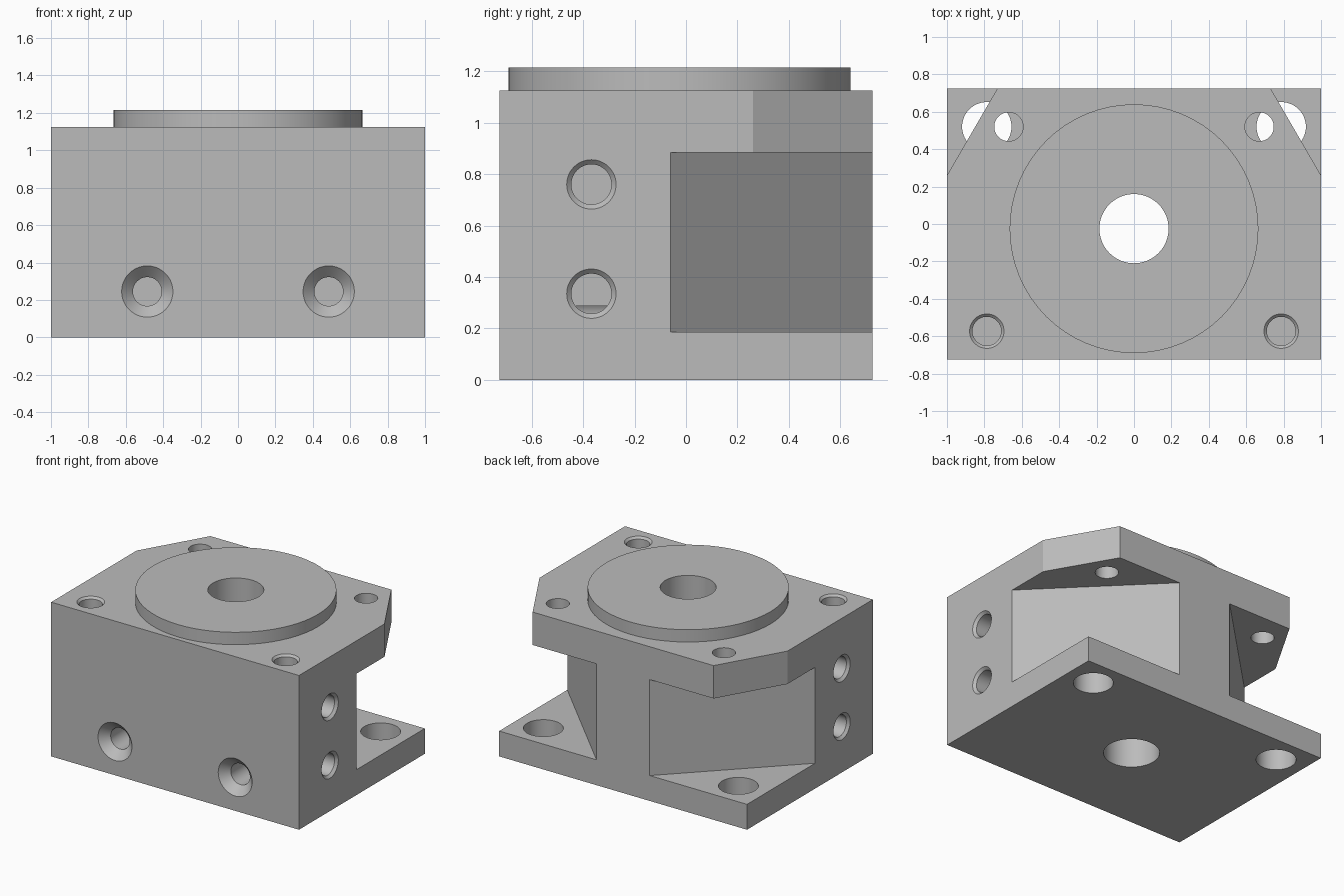
import bpy
import bmesh
import math
from mathutils import Vector

if "Cube" in bpy.data.objects:
    bpy.data.objects.remove(bpy.data.objects["Cube"], do_unlink=True)

SEGMENTS = 64
TOP = 1.125
BACK = 0.725

grey = bpy.data.materials.new("machined grey")
grey.use_nodes = True
colour = (0.5, 0.5, 0.5, 1)
grey.diffuse_color = colour
grey.node_tree.nodes["Principled BSDF"].inputs["Base Color"].default_value = colour


def finish(bm, name):
    bmesh.ops.recalc_face_normals(bm, faces=bm.faces)
    mesh = bpy.data.meshes.new(name)
    bm.to_mesh(mesh)
    bm.free()
    mesh.materials.append(grey)
    obj = bpy.data.objects.new(name, mesh)
    bpy.context.collection.objects.link(obj)
    return obj


def prism(name, outline, z0, z1):
    """Extrude a plan outline upwards."""
    bm = bmesh.new()
    face = bm.faces.new([bm.verts.new((x, y, z0)) for x, y in outline])
    extruded = bmesh.ops.extrude_face_region(bm, geom=[face])["geom"]
    verts = [v for v in extruded if isinstance(v, bmesh.types.BMVert)]
    bmesh.ops.translate(bm, verts=verts, vec=(0, 0, z1 - z0))
    return finish(bm, name)


def turned(name, start, axis, profile):
    """Solid of revolution from (distance, radius) steps along an axis."""
    start, axis = Vector(start), Vector(axis)
    spin = axis.to_track_quat('Z', 'Y')
    bm = bmesh.new()
    rings = []
    for dist, radius in profile:
        ring = []
        for i in range(SEGMENTS):
            a = math.tau * i / SEGMENTS
            local = Vector((radius * math.cos(a), radius * math.sin(a), dist))
            ring.append(bm.verts.new(start + spin @ local))
        rings.append(ring)
    for low, high in zip(rings, rings[1:]):
        for i in range(SEGMENTS):
            j = (i + 1) % SEGMENTS
            bm.faces.new((low[i], low[j], high[j], high[i]))
    bm.faces.new(rings[0])
    bm.faces.new(rings[-1])
    return finish(bm, name)


def combine(target, tool, operation='DIFFERENCE'):
    mod = target.modifiers.new(tool.name, 'BOOLEAN')
    mod.operation = operation
    mod.solver = 'EXACT'
    mod.object = tool
    bpy.context.view_layer.objects.active = target
    bpy.ops.object.modifier_apply(modifier=mod.name)
    bpy.data.objects.remove(tool, do_unlink=True)


def drill(start, axis, radius, depth, mouth):
    """Blind hole with a 45 degree countersink."""
    combine(block, turned("drill", start, axis, [
        (-0.05, mouth), (0, mouth), (mouth - radius, radius), (depth, radius)]))


# Main block with raised round boss
block = prism("mounting_block", [(-1, -BACK), (1, -BACK), (1, BACK), (-1, BACK)], 0, TOP)
boss = turned("boss", (0, -0.025, 1.0), (0, 0, 1), [(0, 0.665), (0.215, 0.665)])
combine(block, boss, 'UNION')

# Central through bore
combine(block, turned("bore", (0, -0.025, -0.1), (0, 0, 1), [(0, 0.185), (1.5, 0.185)]))

for s in (-1, 1):
    # Diagonal rear pocket and clipped top corner
    combine(block, prism("pocket", [(s * 1.2, -0.26), (s * 1.2, 0.93), (s * 0.01, 0.93)], 0.185, 0.885))
    combine(block, prism("corner", [(s * 1.27, -0.205), (s * 1.27, 1.19), (s * 0.46, 1.19)], 0.6, 1.3))
    # Rear holes through the top overhang and the base flange
    combine(block, turned("top_hole", (s * 0.67, 0.52, 0.8), (0, 0, 1), [(0, 0.077), (0.5, 0.077)]))
    combine(block, turned("base_hole", (s * 0.787, 0.52, -0.1), (0, 0, 1), [(0, 0.132), (0.4, 0.132)]))
    # Countersunk holes in the top, front and sides
    drill((s * 0.787, -0.573, TOP), (0, 0, -1), 0.077, 0.45, 0.092)
    drill((s * 0.485, -BACK, 0.245), (0, 1, 0), 0.077, 0.55, 0.137)
    for z in (0.335, 0.76):
        drill((s, -0.368, z), (-s, 0, 0), 0.078, 0.45, 0.096)

# Smooth round walls, sharp machined edges
bpy.ops.object.select_all(action='DESELECT')
block.select_set(True)
bpy.context.view_layer.objects.active = block
bpy.ops.object.shade_smooth_by_angle(angle=math.radians(30))
